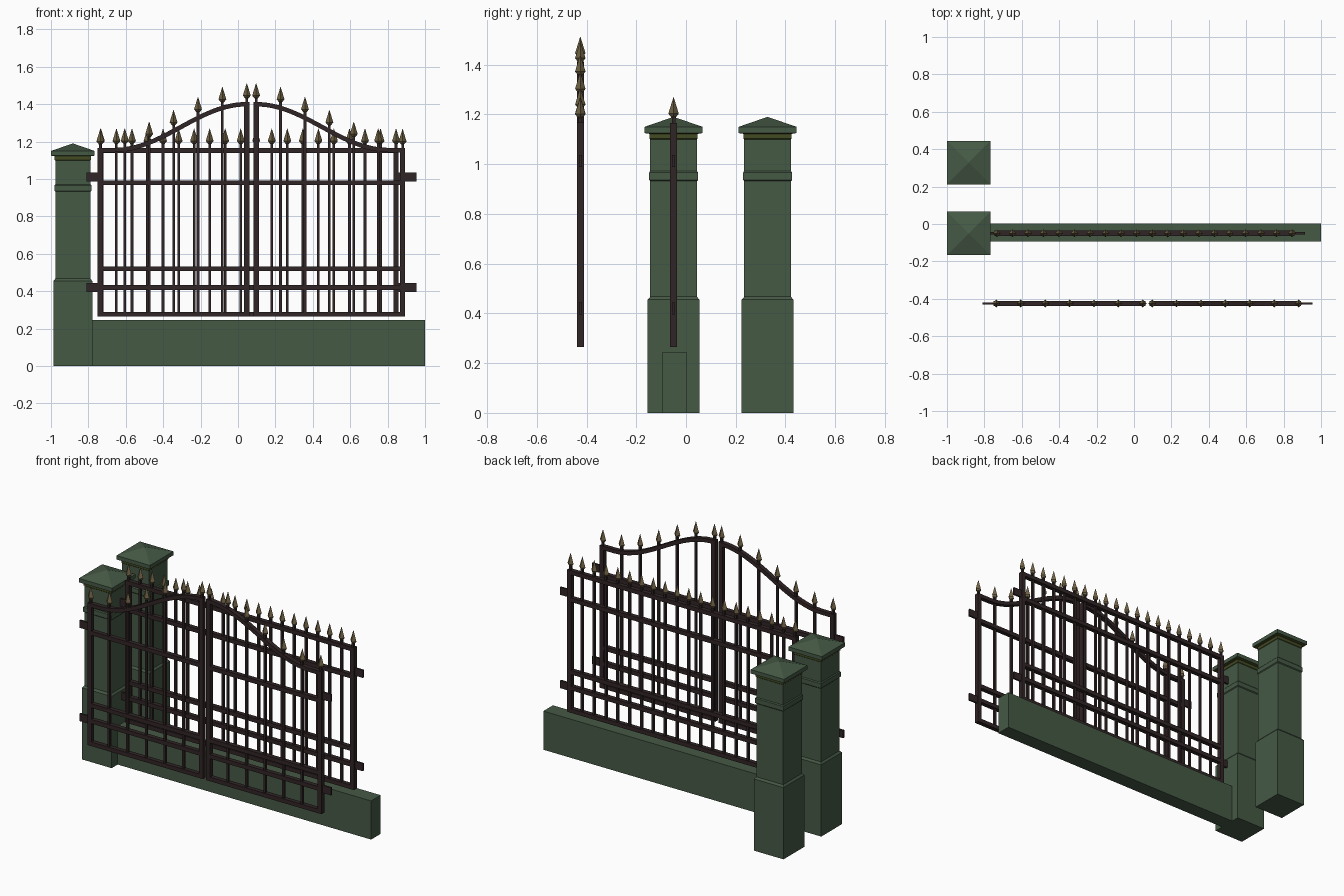
import bpy, bmesh, math
from mathutils import Matrix, Vector

if "Cube" in bpy.data.objects:
    bpy.data.objects.remove(bpy.data.objects["Cube"])


def material(name, r, g, b):
    m = bpy.data.materials.new(name)
    m.diffuse_color = (r, g, b, 1)
    m.use_nodes = True
    m.node_tree.nodes["Principled BSDF"].inputs["Base Color"].default_value = m.diffuse_color
    return m


GREEN = material("green stone", 0.060, 0.100, 0.060)
OLIVE = material("olive trim", 0.055, 0.070, 0.016)
IRON = material("dark iron", 0.030, 0.018, 0.019)
BRASS = material("old brass", 0.165, 0.125, 0.060)


def finish(bm, name, *mats):
    bmesh.ops.recalc_face_normals(bm, faces=bm.faces)
    me = bpy.data.meshes.new(name)
    bm.to_mesh(me)
    bm.free()
    for m in mats:
        me.materials.append(m)
    ob = bpy.data.objects.new(name, me)
    bpy.context.collection.objects.link(ob)
    return ob


def box(bm, x0, x1, y0, y1, z0, z1):
    size = Matrix.Diagonal((x1 - x0, y1 - y0, z1 - z0, 1))
    mid = Matrix.Translation(((x0 + x1) / 2, (y0 + y1) / 2, (z0 + z1) / 2))
    bmesh.ops.create_cube(bm, size=1, matrix=mid @ size)


def loft(bm, rings):
    """Skin a list of vertex rings and close both ends."""
    loops = [[bm.verts.new(p) for p in ring] for ring in rings]
    n = len(loops[0])
    for a, b in zip(loops, loops[1:]):
        for i in range(n):
            j = (i + 1) % n
            bm.faces.new((a[i], a[j], b[j], b[i]))
    bm.faces.new(loops[0])
    bm.faces.new(loops[-1])


def square(cx, cy, h, z):
    return [(cx - h, cy - h, z), (cx + h, cy - h, z), (cx + h, cy + h, z), (cx - h, cy + h, z)]


# stone pillars: square profile of (half width, height)
PROFILE = [(.104, 0), (.104, .455), (.094, .467), (.094, .932), (.099, .937), (.099, .966),
           (.094, .972), (.094, 1.10), (.097, 1.103), (.097, 1.122), (.117, 1.125),
           (.117, 1.15), (.001, 1.19)]


def pillar(name, cx, cy):
    bm = bmesh.new()
    loft(bm, [square(cx, cy, h, z) for h, z in PROFILE])
    for f in bm.faces:
        if 1.099 < f.calc_center_median().z < 1.124:
            f.material_index = 1
    finish(bm, name, GREEN, OLIVE)


pillar("front_pillar", -.883, -.05)
pillar("back_pillar", -.883, .328)

# low wall under the fence
bm = bmesh.new()
box(bm, -.80, 1.0, -.094, .002, 0, .245)
finish(bm, "low_wall", GREEN)

T = .014            # half thickness of the frame bars
RAILS = (.277, .42, .52, .98)


def rail(bm, x0, x1, y, z):
    box(bm, x0, x1, y - T, y + T, z - .013, z + .013)


def stile(bm, x, y, top):
    box(bm, x - T, x + T, y - T, y + T, .264, top)


def picket(bm, x, y, top):
    box(bm, x - .007, x + .007, y - .007, y + .007, .27, top)


def lugs(bm, x0, x1, y):
    for z in (1.012, .42):
        box(bm, x0, x1, y - .006, y + .006, z - .024, z + .024)


def finial(bm, x, y, z):
    """Spear head whose tip is 0.11 above the rail at height z."""
    def ring(r, h):
        return [(x + r * math.cos(a * math.pi / 2), y + r * math.sin(a * math.pi / 2), z + h)
                for a in range(4)]
    loft(bm, [ring(.008, .030), ring(.021, .046), ring(.0008, .112)])


# straight fence panel on the wall
FY, FX0, FX1 = -.05, -.733, .845
frame, bars, tips = bmesh.new(), bmesh.new(), bmesh.new()
for z in RAILS + (1.153,):
    rail(frame, FX0, FX1, FY, z)
for x in (FX0, FX1):
    stile(frame, x, FY, 1.166)
lugs(frame, -.80, FX0, FY)
lugs(frame, FX1, .915, FY)
for i in range(20):
    x = FX0 + (FX1 - FX0) * i / 19
    picket(bars, x, FY, 1.20)
    finial(tips, x, FY, 1.157)
finish(frame, "fence_frame", IRON)
finish(bars, "fence_pickets", IRON)
finish(tips, "fence_finials", BRASS)

# double gate: left leaf, mirrored about the meeting line
GY, MID, OUTER, INNER = -.425, .072, .808, .025


def crest(d):
    """Height of the curved top rail at distance d from the meeting line."""
    t = min(1, max(0, (.732 - d) / .707))
    return 1.155 + .245 * (1 - math.cos(math.pi * t)) / 2


for side, label in ((-1, "left"), (1, "right")):
    frame, bars, tips = bmesh.new(), bmesh.new(), bmesh.new()
    ends = sorted((MID + side * OUTER, MID + side * INNER))
    for z in RAILS:
        rail(frame, *ends, GY, z)
    stile(frame, MID + side * OUTER, GY, 1.16)
    stile(frame, MID + side * INNER, GY, 1.405)
    lugs(frame, *sorted((MID + side * OUTER, MID + side * .882)), GY)
    # curved top rail
    rings = []
    for i in range(25):
        d = OUTER + T + (INNER - OUTER - 2 * T) * i / 24
        slope = (crest(d + .005) - crest(d - .005)) / .01
        n = Vector((-slope, 1)).normalized() * .012
        rings.append([(MID + side * (d + s * n.x), GY + w, crest(d) + s * n.y)
                      for s, w in ((-1, -T), (1, -T), (1, T), (-1, T))])
    loft(frame, rings)
    for i in range(7):
        d = OUTER + (INNER - OUTER) * i / 6
        x = MID + side * d
        picket(bars, x, GY, crest(d) + .04)
        finial(tips, x, GY, crest(d))
    finish(frame, label + "_gate_frame", IRON)
    finish(bars, label + "_gate_pickets", IRON)
    finish(tips, label + "_gate_finials", BRASS)
